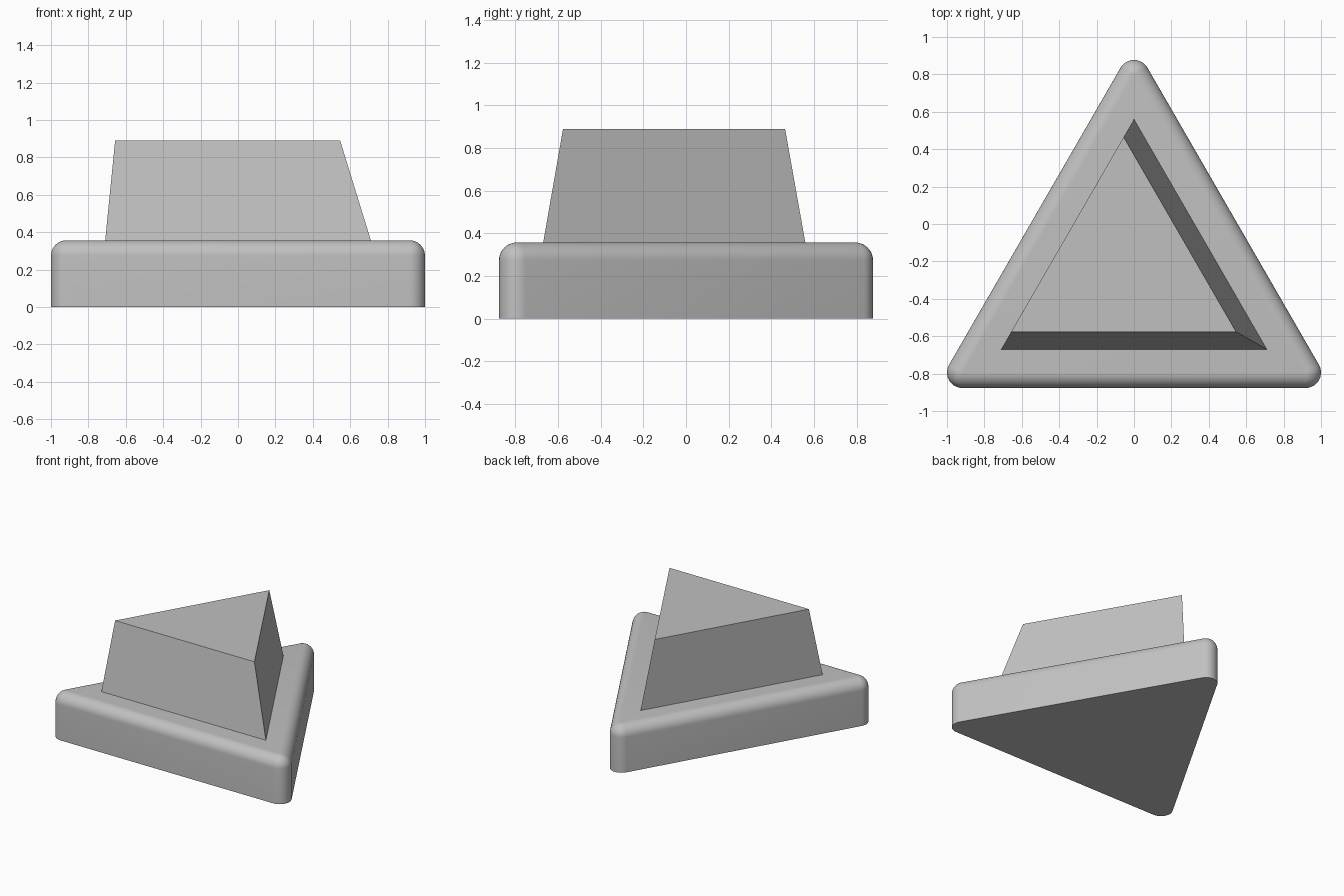
import bpy
import bmesh
from math import cos, sin, pi, radians, sqrt
from mathutils import Vector

cube = bpy.data.objects.get("Cube")
if cube:
    bpy.data.objects.remove(cube, do_unlink=True)

# Single flat colour
grey = bpy.data.materials.new("light_grey")
grey.use_nodes = True
colour = (0.53, 0.53, 0.53, 1)
grey.diffuse_color = colour
grey.node_tree.nodes["Principled BSDF"].inputs["Base Color"].default_value = colour

BASE_TOP, PRISM_TOP = 0.357, 0.89
ROUND = 0.083      # radius of corners and top edges
STEPS = 10


def loft(name, rings):
    """Skin a stack of equal-length point rings and cap both ends."""
    bm = bmesh.new()
    loops = [[bm.verts.new(p) for p in ring] for ring in rings]
    for low, high in zip(loops, loops[1:]):
        for i in range(len(low)):
            j = (i + 1) % len(low)
            bm.faces.new((low[i], low[j], high[j], high[i]))
    bm.faces.new(loops[0][::-1])
    bm.faces.new(loops[-1])
    bmesh.ops.remove_doubles(bm, verts=bm.verts, dist=0.0001)
    bmesh.ops.recalc_face_normals(bm, faces=bm.faces)
    mesh = bpy.data.meshes.new(name)
    bm.to_mesh(mesh)
    bm.free()
    mesh.materials.append(grey)
    obj = bpy.data.objects.new(name, mesh)
    bpy.context.collection.objects.link(obj)
    return obj


def triangle(left, front, width, z):
    """Equilateral triangle with one side along the front."""
    return [Vector((left, front, z)), Vector((left + width, front, z)),
            Vector((left + width / 2, front + width * sqrt(3) / 2, z))]


def rounded_triangle(radius, z):
    """Triangle outline with an arc of the given radius at each corner."""
    width = 2 * (1 - ROUND)
    front = -width * sqrt(3) / 4
    points = []
    for k, centre in enumerate(triangle(-width / 2, front, width, z)):
        for s in range(STEPS + 1):
            a = radians(150 + 120 * k + 120 * s / STEPS)
            points.append(centre + radius * Vector((cos(a), sin(a), 0)))
    return points


# Base plate: straight walls, then a quarter-round up to the flat top
rings = [rounded_triangle(ROUND, 0)]
for s in range(STEPS + 1):
    a = s / STEPS * pi / 2
    rings.append(rounded_triangle(ROUND * cos(a), BASE_TOP - ROUND + ROUND * sin(a)))
base = loft("base_plate", rings)
bpy.context.view_layer.objects.active = base
base.select_set(True)
bpy.ops.object.shade_smooth_by_angle(angle=radians(30))

# Upper block: upright on its left side, tapered on the front and right
loft("tapered_block", [triangle(-0.71, -0.67, 1.42, BASE_TOP),
                       triangle(-0.657, -0.577, 1.203, PRISM_TOP)])
